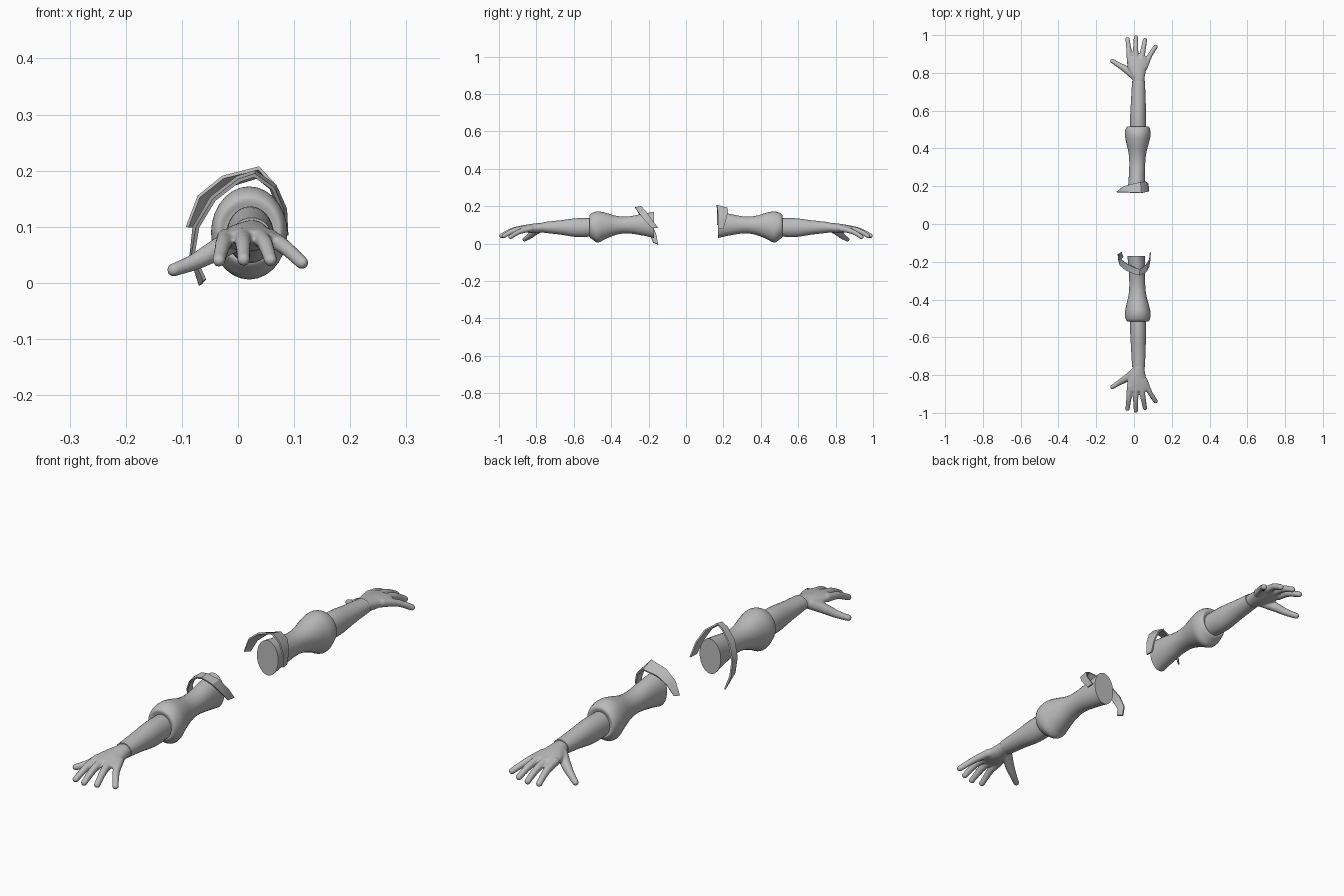
import bpy, bmesh, math
from mathutils import Vector

cube = bpy.data.objects.get("Cube")
if cube:
    bpy.data.objects.remove(cube)

grey = bpy.data.materials.new("plain grey")
grey.use_nodes = True
COLOUR = (0.5, 0.5, 0.5, 1)
grey.diffuse_color = COLOUR
grey.node_tree.nodes["Principled BSDF"].inputs["Base Color"].default_value = COLOUR


def finish(name, bm, angle=40):
    bmesh.ops.recalc_face_normals(bm, faces=bm.faces)
    mesh = bpy.data.meshes.new(name)
    bm.to_mesh(mesh)
    bm.free()
    obj = bpy.data.objects.new(name, mesh)
    bpy.context.collection.objects.link(obj)
    mesh.materials.append(grey)
    bpy.ops.object.select_all(action='DESELECT')
    obj.select_set(True)
    bpy.context.view_layer.objects.active = obj
    bpy.ops.object.shade_smooth_by_angle(angle=math.radians(angle))
    return obj


def spline(points, steps):
    """Smooth curve through tuples of any length."""
    pts = [Vector(p) for p in points]
    out = []
    for i in range(len(pts) - 1):
        a, b = pts[max(i - 1, 0)], pts[i]
        c, d = pts[i + 1], pts[min(i + 2, len(pts) - 1)]
        for k in range(steps):
            t = k / steps
            out.append(b + (c - a) * (t / 2) + (a * 2 - b * 5 + c * 4 - d) * (t * t / 2)
                       + (b * 3 - a - c * 3 + d) * (t ** 3 / 2))
    return out + [pts[-1]]


def loft(bm, stations, side, sides=28, steps=4):
    """Oval rings along y; station = distance, x centre, half width, bottom, top."""
    rings = []
    for y, cx, rx, low, high in spline(stations, steps):
        ring = []
        for i in range(sides):
            a = math.tau * i / sides
            ring.append(bm.verts.new((cx + rx * math.cos(a), side * y,
                                      (low + high) / 2 + (high - low) / 2 * math.sin(a))))
        rings.append(ring)
    for r, s in zip(rings, rings[1:]):
        for i in range(sides):
            j = (i + 1) % sides
            bm.faces.new((r[i], r[j], s[j], s[i]))
    bm.faces.new(rings[0])
    bm.faces.new(rings[-1])


def digit(bm, path, side):
    """Rounded finger as a chain of overlapping balls; path = x, y, z, radius."""
    for x, y, z, r in spline(path, 7):
        ball = bmesh.ops.create_uvsphere(bm, u_segments=12, v_segments=8, radius=r)
        bmesh.ops.translate(bm, verts=ball["verts"], vec=(x, side * y, z))


def band(name, path, side):
    """Thin collar strip; path = x, z, near distance, far distance, flare."""
    bm = bmesh.new()
    rows = []
    for x, z, near, far, flare in path:
        out = Vector((x - 0.02, z - 0.1)).normalized() * flare
        rows.append((bm.verts.new((x + out.x, side * near, z + out.y)),
                     bm.verts.new((x, side * far, z))))
    for a, b in zip(rows, rows[1:]):
        bm.faces.new((a[0], a[1], b[1], b[0]))
    bmesh.ops.recalc_face_normals(bm, faces=bm.faces)
    bmesh.ops.solidify(bm, geom=bm.faces[:], thickness=0.006)
    finish(name, bm, 30)


SLEEVE = [(0.17, 0.012, 0.047, 0.03, 0.17), (0.23, 0.015, 0.044, 0.043, 0.16),
          (0.31, 0.017, 0.042, 0.055, 0.145), (0.37, 0.018, 0.046, 0.048, 0.148),
          (0.43, 0.019, 0.06, 0.025, 0.165), (0.47, 0.02, 0.068, 0.006, 0.172),
          (0.50, 0.02, 0.065, 0.022, 0.165), (0.515, 0.02, 0.056, 0.035, 0.152),
          (0.512, 0.02, 0.045, 0.045, 0.135)]
FOREARM = [(0.49, 0.021, 0.042, 0.04, 0.135), (0.58, 0.022, 0.042, 0.035, 0.136),
           (0.67, 0.023, 0.038, 0.048, 0.125), (0.757, 0.024, 0.034, 0.058, 0.116)]
PALM = [(0.73, 0.024, 0.03, 0.061, 0.112), (0.77, 0.024, 0.032, 0.06, 0.112),
        (0.81, 0.018, 0.045, 0.056, 0.108), (0.85, 0.018, 0.055, 0.06, 0.102),
        (0.885, 0.018, 0.05, 0.068, 0.094)]
DIGITS = [
    [(-0.022, 0.86, 0.08, 0.017), (-0.027, 0.92, 0.068, 0.0145), (-0.034, 0.978, 0.04, 0.012)],
    [(0.008, 0.87, 0.082, 0.017), (0.009, 0.93, 0.07, 0.0145), (0.01, 0.988, 0.042, 0.012)],
    [(0.038, 0.86, 0.082, 0.017), (0.048, 0.92, 0.07, 0.0145), (0.058, 0.974, 0.041, 0.012)],
    [(0.056, 0.83, 0.08, 0.017), (0.083, 0.89, 0.064, 0.014), (0.114, 0.938, 0.036, 0.012)],
    [(0.0, 0.785, 0.08, 0.022), (-0.045, 0.82, 0.055, 0.019), (-0.078, 0.84, 0.037, 0.015),
     (-0.115, 0.863, 0.023, 0.012)],
]

for label, side in (("front", -1), ("back", 1)):
    # Puffed sleeve and plain forearm
    for part, stations in (("sleeve", SLEEVE), ("forearm", FOREARM)):
        bm = bmesh.new()
        loft(bm, stations, side)
        finish(f"{label}_{part}", bm)

    # Hand: palm and digits fused into one skin
    bm = bmesh.new()
    loft(bm, PALM, side)
    for path in DIGITS:
        digit(bm, path, side)
    hand = finish(f"{label}_hand", bm, 180)
    remesh = hand.modifiers.new("fuse", 'REMESH')
    remesh.mode = 'VOXEL'
    remesh.voxel_size = 0.004
    remesh.use_smooth_shade = True
    smooth = hand.modifiers.new("soften", 'SMOOTH')
    smooth.factor = 0.5
    smooth.iterations = 4

# Slanted shoulder collar with one long hanging end
band("front_collar", [(-0.062, 0.004, 0.15, 0.175, 0.012), (-0.083, 0.05, 0.16, 0.195, 0.004),
                      (-0.075, 0.1, 0.18, 0.22, 0.006), (-0.045, 0.15, 0.205, 0.245, 0.006),
                      (0.0, 0.185, 0.23, 0.265, 0.006), (0.03, 0.195, 0.24, 0.272, 0.006),
                      (0.065, 0.17, 0.215, 0.255, 0.006), (0.082, 0.13, 0.185, 0.225, 0.006),
                      (0.086, 0.085, 0.15, 0.185, 0.004)], -1)

# Upright shoulder collar flaring to one side
band("back_collar", [(-0.075, 0.1, 0.17, 0.185, 0.018), (-0.055, 0.145, 0.17, 0.2, 0.02),
                     (-0.02, 0.175, 0.168, 0.21, 0.018), (0.035, 0.192, 0.165, 0.222, 0.016),
                     (0.062, 0.17, 0.17, 0.225, 0.008), (0.076, 0.13, 0.172, 0.215, 0.005),
                     (0.078, 0.08, 0.172, 0.2, 0.003)], 1)
